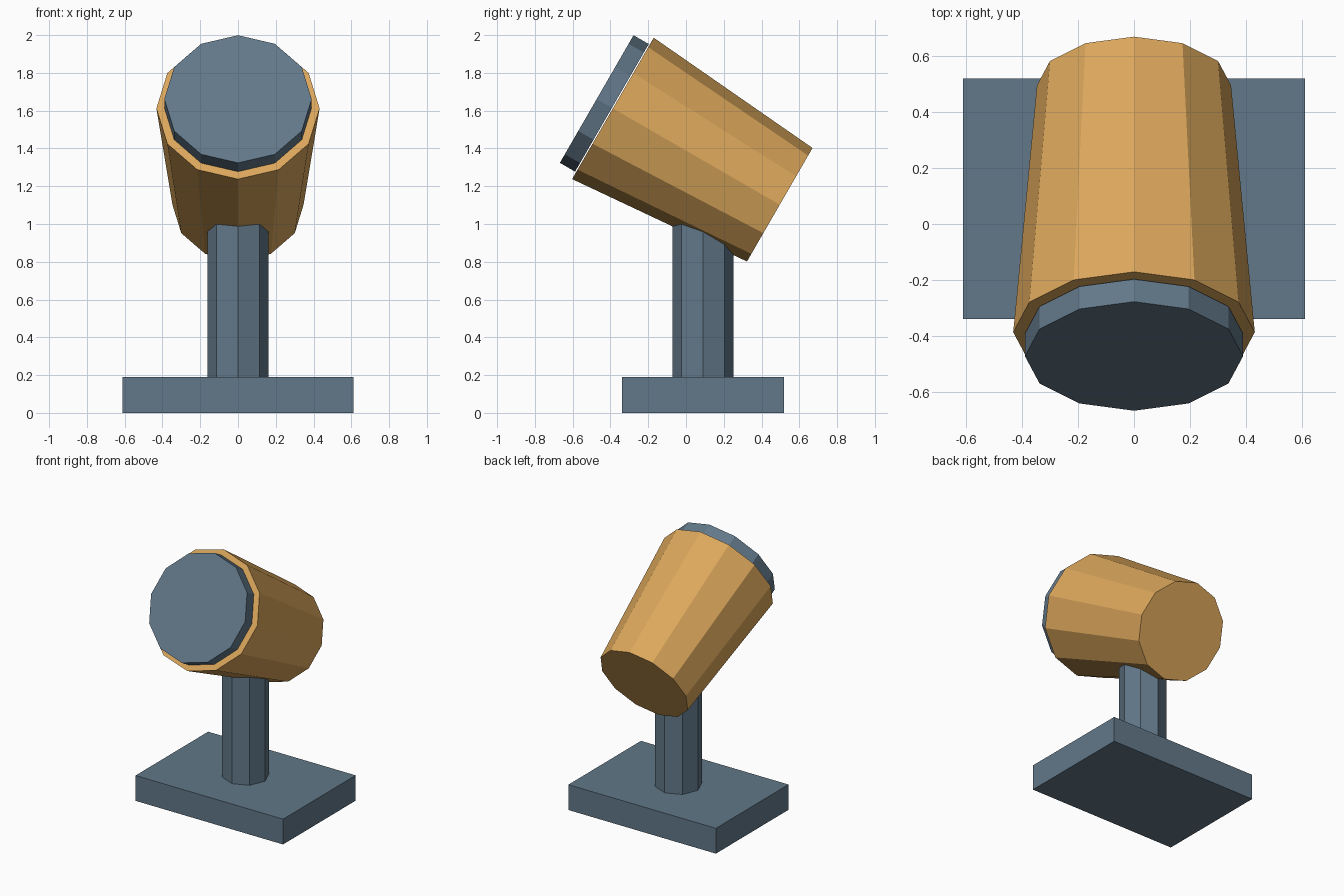
import bpy
from math import radians
from mathutils import Vector, Matrix

cube = bpy.data.objects.get("Cube")
if cube:
    bpy.data.objects.remove(cube, do_unlink=True)


def material(name, rgb):
    mat = bpy.data.materials.new(name)
    mat.use_nodes = True
    mat.diffuse_color = (*rgb, 1)
    mat.node_tree.nodes["Principled BSDF"].inputs["Base Color"].default_value = (*rgb, 1)
    return mat


slate = material("slate_grey", (0.122, 0.188, 0.25))
amber = material("amber", (0.72, 0.39, 0.107))

# The lamp axis tips the head forwards and up
tilt = radians(60)
axis = Matrix.Rotation(tilt, 3, "X") @ Vector((0, 0, 1))
rim_centre = Vector((0, -0.387, 1.612))


def prism(name, sides, r_start, r_end, start, length, mat, tilted=False):
    """Flat-sided cone or cylinder growing from start along its axis."""
    direction = axis if tilted else Vector((0, 0, 1))
    bpy.ops.mesh.primitive_cone_add(
        vertices=sides, radius1=r_start, radius2=r_end, depth=length,
        location=start + direction * length / 2,
        rotation=(tilt if tilted else 0, 0, 0))
    obj = bpy.context.object
    obj.name = name
    obj.data.materials.append(mat)
    return obj


# Base plate
bpy.ops.mesh.primitive_cube_add(size=1, location=(0, 0.09, 0.095))
base = bpy.context.object
base.name = "base_plate"
base.scale = (1.224, 0.86, 0.19)
base.data.materials.append(slate)

# Octagonal post, running up into the head
prism("post", 8, 0.162, 0.162, Vector((0, 0.09, 0.18)), 0.97, slate)

# Tapered head, wide end at the front
head_length = 1.02
prism("head", 12, 0.347, 0.432, rim_centre - axis * head_length, head_length, amber, True)

# Front disc, just proud of the head
prism("front_disc", 12, 0.39, 0.39, rim_centre + axis * 0.006, 0.093, slate, True)
